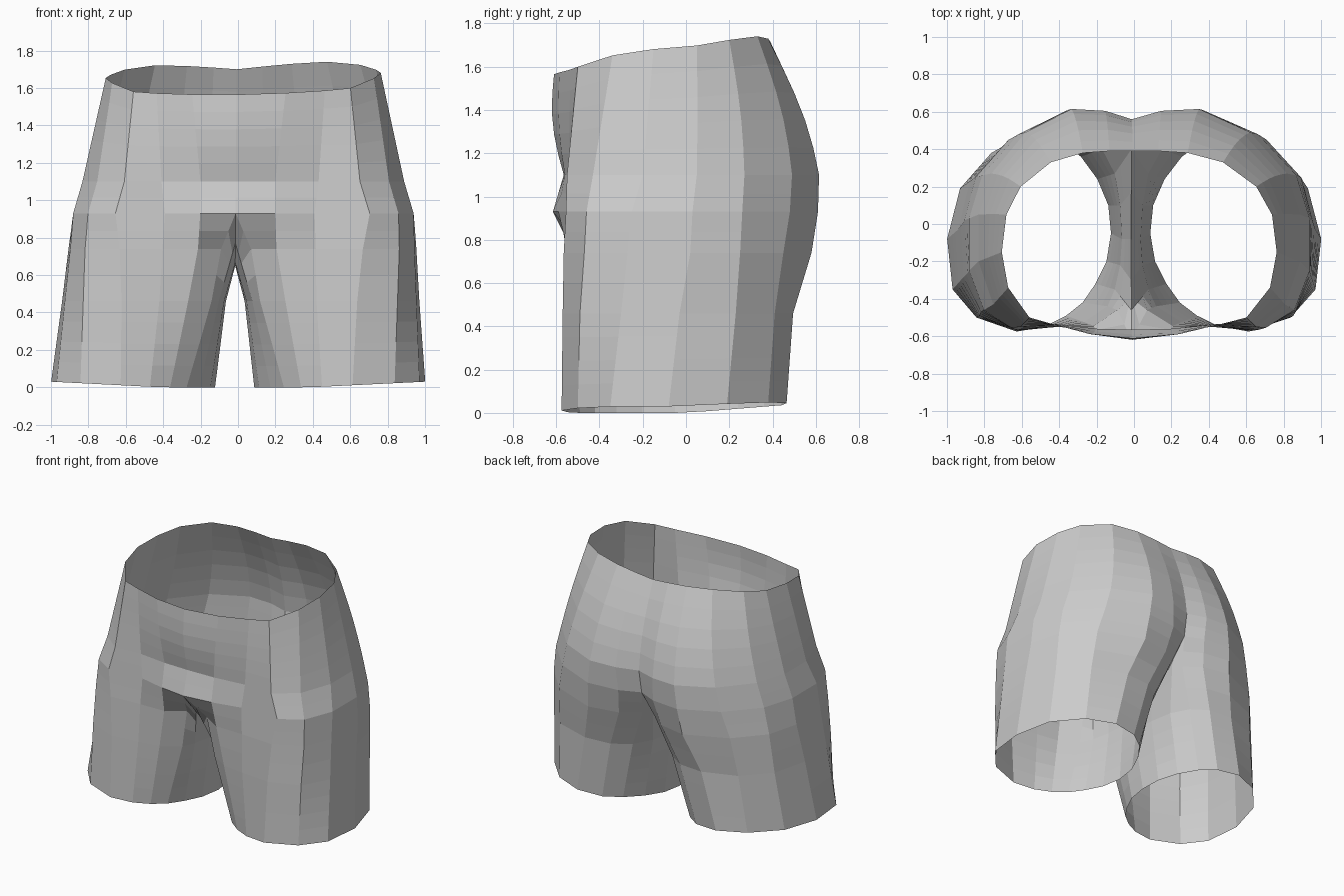
import bpy, bmesh
from math import sin, pi

if "Cube" in bpy.data.objects:
    bpy.data.objects.remove(bpy.data.objects["Cube"])

# Half cross-sections (x, y), running front centre -> outer side -> back centre
waist = [(0, -.61), (.25, -.585), (.45, -.535), (.58, -.50), (.70, -.34), (.735, -.15),
         (.71, .05), (.63, .20), (.46, .33), (.28, .38), (.13, .39), (0, .39)]
hip = [(0, -.565), (.2, -.56), (.42, -.535), (.63, -.55), (.78, -.43), (.86, -.2),
       (.86, .05), (.79, .27), (.60, .49), (.34, .615), (.15, .605), (0, .56)]
fork = [(0, -.615), (.20, -.59), (.40, -.545), (.68, -.555), (.83, -.46), (.91, -.25),
        (.91, .03), (.84, .26), (.64, .48), (.36, .61), (.14, .59), (0, .53)]
groin = [(.08, -.46), (.21, -.545), (.41, -.55), (.65, -.565), (.84, -.47), (.92, -.27),
         (.93, .02), (.87, .25), (.69, .45), (.38, .58), (.17, .54), (.05, .45)]
# Crotch seam (y, z), running back -> front; it closes each leg ring
seam = [(.40, .79), (.17, .69), (-.08, .65), (-.3, .665), (-.46, .77)]
# Full leg rings, the last five points lie on the inner leg
thigh = [(.13, -.44), (.26, -.525), (.42, -.55), (.63, -.57), (.84, -.49), (.94, -.3),
         (.955, -.03), (.89, .23), (.72, .41), (.47, .495), (.28, .48), (.16, .40),
         (.09, .27), (.06, .10), (.05, -.08), (.06, -.22), (.09, -.35)]
hem = [(.26, -.42), (.35, -.49), (.46, -.545), (.62, -.575), (.84, -.50), (.97, -.35),
       (1.0, -.08), (.93, .19), (.76, .38), (.56, .465), (.38, .44), (.27, .36),
       (.18, .24), (.12, .10), (.105, -.05), (.13, -.2), (.19, -.32)]


def waist_z(x, y):
    dip = .045 * max(0, 1 - x / .5) if y > 0 else 0
    return 1.675 + .18 * y - dip + .035 * max(0, 1 - abs(y + .27) / .27)


def hem_z(x, y):
    return max(0, .03 * (x - .4) / .6) + max(0, .08 * y)


def mix(p, q, t):
    return tuple(a + (b - a) * t for a, b in zip(p, q))


waist3 = [(x, y, waist_z(x, y)) for x, y in waist]
hip3 = [(x, y, 1.1) for x, y in hip]
fork3 = [(x, y, .93) for x, y in fork]
seam3 = [(0, y, z) for y, z in seam]
thigh3 = [(x, y, .46) for x, y in thigh]
groin3 = [(x, y, .74) for x, y in groin]
groin3 += [mix(p, q, .35) for p, q in zip(seam3, thigh3[12:])]
hem3 = [(x, y, hem_z(x, y)) for x, y in hem]


def between(a, b, steps, bulge=0):
    """Rings from a up to, but not including, b; bulge rounds seat and belly."""
    rings = []
    for i in range(steps):
        t = i / steps
        ring = []
        for p, q in zip(a, b):
            x, y, z = mix(p, q, t)
            amount = bulge if y > 0 else .8 * bulge * max(0, 1 - 2 * x)
            ring.append((x, y * (1 + amount * sin(pi * t)), z))
        rings.append(ring)
    return rings


def loft(bm, rings, side, closed):
    rows = []
    for ring in rings:
        row = []
        for x, y, z in ring:
            # slight lean: hips drift to +x, crotch sits just left of centre
            lean = .03 * min(1, z / .9) * min(1, 1.4 * x)
            lean -= .02 * (1 - x) * max(0, 1 - z / 1.3 * .5)
            tilt = .02 * side * x * max(0, z - 1.1) / .6
            row.append(bm.verts.new((side * x + lean, y, z + tilt)))
        rows.append(row)
    n = len(rings[0])
    for a, b in zip(rows, rows[1:]):
        for i in range(n if closed else n - 1):
            j = (i + 1) % n
            quad = (a[i], a[j], b[j], b[i])
            bm.faces.new(quad if side < 0 else quad[::-1])


bm = bmesh.new()
trunk = between(waist3, hip3, 5, .06) + between(hip3, fork3, 2) + [fork3]
leg = (between(fork3 + seam3, groin3, 2) + between(groin3, thigh3, 2)
       + between(thigh3, hem3, 4) + [hem3])
for side in (1, -1):
    loft(bm, trunk, side, False)
    loft(bm, leg, side, True)

# Weld the halves along the centre and the legs to the trunk
bmesh.ops.remove_doubles(bm, verts=bm.verts, dist=.0005)
bmesh.ops.recalc_face_normals(bm, faces=bm.faces)
mesh = bpy.data.meshes.new("shorts")
bm.to_mesh(mesh)
bm.free()
shorts = bpy.data.objects.new("shorts", mesh)
bpy.context.collection.objects.link(shorts)
